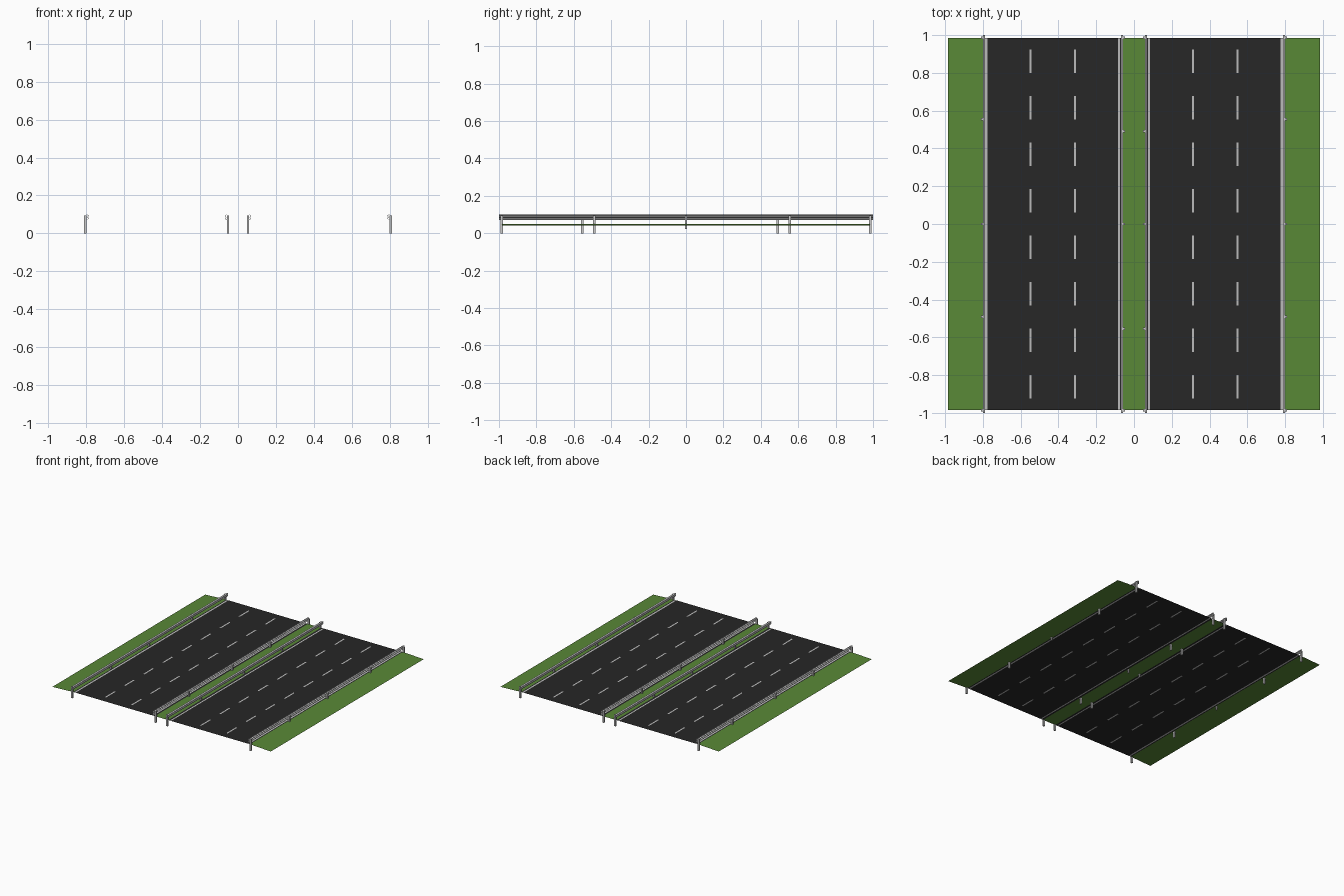
import bpy, bmesh
from mathutils import Matrix

if "Cube" in bpy.data.objects:
    bpy.data.objects.remove(bpy.data.objects["Cube"])

HALF = 0.985      # half size of the ground
ROAD_Z = 0.05


def material(name, rgb):
    m = bpy.data.materials.new(name)
    m.diffuse_color = (*rgb, 1)
    m.use_nodes = True
    m.node_tree.nodes["Principled BSDF"].inputs["Base Color"].default_value = m.diffuse_color
    return m


grass = material("grass", (0.10, 0.25, 0.038))
asphalt = material("asphalt", (0.02, 0.02, 0.02))
paint = material("paint", (0.5, 0.5, 0.5))


def make_object(name, bm, mats=()):
    me = bpy.data.meshes.new(name)
    bm.to_mesh(me)
    bm.free()
    for m in mats:
        me.materials.append(m)
    ob = bpy.data.objects.new(name, me)
    bpy.context.collection.objects.link(ob)
    return ob


def sheet(name, section, ys, mats, pick=lambda i, j: 0):
    """Sweep an (x, z) section along y; pick chooses the material per face."""
    bm = bmesh.new()
    rows = [[bm.verts.new((x, y, z)) for x, z in section] for y in ys]
    for j in range(len(ys) - 1):
        for i in range(len(section) - 1):
            f = bm.faces.new((rows[j][i], rows[j][i + 1],
                              rows[j + 1][i + 1], rows[j + 1][i]))
            f.material_index = pick(i, j)
    return make_object(name, bm, mats)


# Rows along the road: each of the 8 periods is gap, dash, gap
period = 2 * HALF / 8
road_ys = [-HALF]
for k in range(8):
    start = -HALF + k * period
    road_ys += [start + period * 0.25, start + period * 0.75]
road_ys.append(HALF)

# Columns across one carriageway: edge lines are 1 and 7, dashes are 3 and 5
columns = [0.06, 0.075, 0.086, 0.306, 0.318, 0.542, 0.554, 0.775, 0.788, 0.797]


def road_paint(i, j):
    return int(i in (1, 7) or (i in (3, 5) and j % 2 == 1))


# W-shaped guard rail section: (distance towards the road, z)
rail_section = [(0.000, 0.072), (0.009, 0.077), (0.009, 0.082), (0.001, 0.086),
                (0.009, 0.090), (0.009, 0.095), (0.000, 0.100)]


def guard_rail(name, x, toward, mid_posts):
    """x is the post face the beam is fixed to; toward is +1 or -1."""
    section = [(x + toward * d, z) for d, z in rail_section]
    rail = sheet(name + "_beam", section, (-1, 1), ())
    solid = rail.modifiers.new("thickness", "SOLIDIFY")
    solid.thickness = 0.002
    solid.offset = 0

    # Posts, the middle one being shorter
    bm = bmesh.new()
    for y in (-HALF, *mid_posts, HALF):
        bottom = 0.022 if y == 0 else 0
        top = 0.094
        mat = (Matrix.Translation((x - toward * 0.006, y, (bottom + top) / 2))
               @ Matrix.Diagonal((0.012, 0.013, top - bottom, 1)))
        bmesh.ops.create_cube(bm, size=1, matrix=mat)
    make_object(name + "_posts", bm)


# Grass median
sheet("median_grass", [(-0.06, ROAD_Z), (0.06, ROAD_Z)], (-HALF, HALF), [grass])

for side, s in (("left", -1), ("right", 1)):
    # Carriageway with painted lines
    road = sorted((s * x, ROAD_Z) for x in columns)
    sheet(side + "_carriageway", road, road_ys, [asphalt, paint], road_paint)

    # Verge falling gently away from the road
    verge = sorted([(s * 0.797, ROAD_Z), (s * HALF, 0.041)])
    sheet(side + "_verge", verge, (-HALF, HALF), [grass])

    # Guard rails on both edges of the carriageway
    guard_rail(side + "_outer_rail", s * 0.799, -s, (-0.49, 0, 0.555))
    guard_rail(side + "_median_rail", s * 0.059, s, (-0.555, 0, 0.49))
